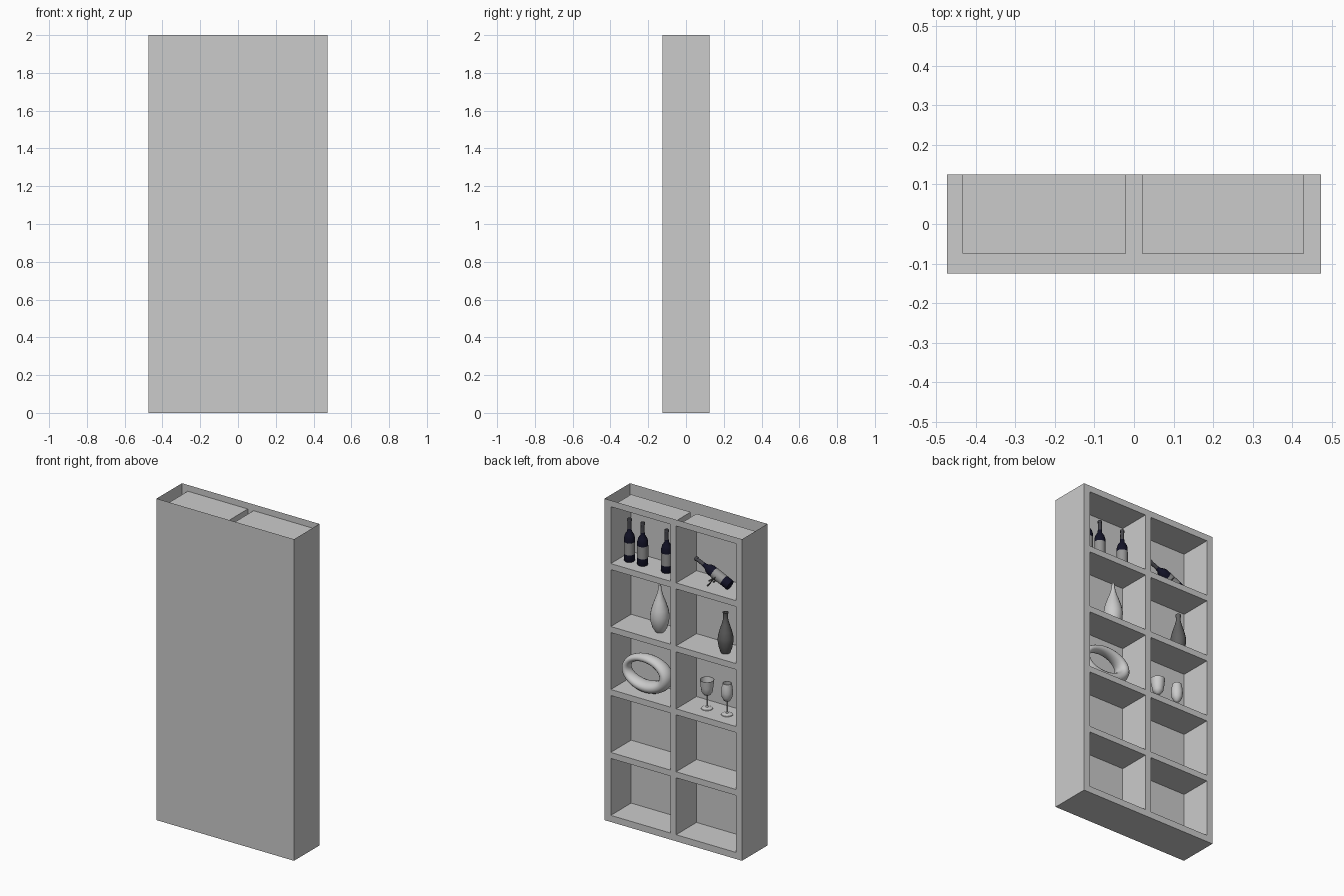
import bpy, bmesh, math
from mathutils import Matrix, Vector

if "Cube" in bpy.data.objects:
    bpy.data.objects.remove(bpy.data.objects["Cube"])


def material(name, rgb):
    m = bpy.data.materials.new(name)
    m.diffuse_color = (*rgb, 1)
    m.use_nodes = True
    m.node_tree.nodes["Principled BSDF"].inputs["Base Color"].default_value = m.diffuse_color
    return m


glass_dark = material("dark_glass", (0.006, 0.006, 0.02))
foil = material("foil", (0.06, 0.06, 0.07))
paper = material("label_paper", (0.3, 0.3, 0.3))
charcoal = material("charcoal", (0.12, 0.12, 0.12))


def finish(name, bm, smooth=True, mats=()):
    me = bpy.data.meshes.new(name)
    bm.to_mesh(me)
    bm.free()
    ob = bpy.data.objects.new(name, me)
    bpy.context.collection.objects.link(ob)
    for m in mats:
        me.materials.append(m)
    if smooth:
        bpy.ops.object.select_all(action='DESELECT')
        ob.select_set(True)
        bpy.context.view_layer.objects.active = ob
        bpy.ops.object.shade_smooth_by_angle(angle=math.radians(40))
    return ob


def lathe(name, profile, loc, sides=20, mats=(), bands=None):
    """Revolve (radius, height) points; bands gives a material slot per segment."""
    bm = bmesh.new()
    rings = []
    for r, z in profile:
        if r == 0:
            rings.append([bm.verts.new((0, 0, z))] * sides)
        else:
            rings.append([bm.verts.new((r * math.cos(t), r * math.sin(t), z))
                          for t in (2 * math.pi * i / sides for i in range(sides))])
    for k, (lo, hi) in enumerate(zip(rings, rings[1:])):
        for i in range(sides):
            j = (i + 1) % sides
            f = bm.faces.new(list(dict.fromkeys((lo[i], lo[j], hi[j], hi[i]))))
            f.material_index = bands[k] if bands else 0
    bmesh.ops.recalc_face_normals(bm, faces=bm.faces)
    ob = finish(name, bm, True, mats)
    ob.location = loc
    return ob


# Cabinet shell: open top, ten recessed compartments facing +y
FRONT, PANEL, BACK = -0.125, -0.075, 0.125
xs = [-0.473, -0.433, -0.02, 0.02, 0.43, 0.473]
floors = [0.041 + 0.3915 * i for i in range(5)]
zs = [0.0] + [z for f in floors for z in (f, f + 0.354)] + [2.0]

bm = bmesh.new()


def quad(*pts):
    bm.faces.new([bm.verts.new(p) for p in pts])


x0, x1 = xs[0], xs[-1]
quad((x0, FRONT, 0), (x1, FRONT, 0), (x1, FRONT, 2), (x0, FRONT, 2))
quad((x1, FRONT, 0), (x1, BACK, 0), (x1, BACK, 2), (x1, FRONT, 2))
quad((x0, BACK, 0), (x0, FRONT, 0), (x0, FRONT, 2), (x0, BACK, 2))
quad((x0, BACK, 0), (x1, BACK, 0), (x1, FRONT, 0), (x0, FRONT, 0))
for i in range(5):
    for k in range(len(zs) - 1):
        a, b, c, d = xs[i], xs[i + 1], zs[k], zs[k + 1]
        if i % 2 == 0 or k % 2 == 0:  # frame strip
            quad((b, BACK, c), (a, BACK, c), (a, BACK, d), (b, BACK, d))
            continue
        # compartment: rear panel, then four sides
        o = [(b, c), (a, c), (a, d), (b, d)]
        quad(*[(x, PANEL, z) for x, z in o])
        for (p, q), (r, s) in zip(o, o[1:] + o[:1]):
            quad((p, BACK, q), (r, BACK, s), (r, PANEL, s), (p, PANEL, q))
bmesh.ops.remove_doubles(bm, verts=bm.verts, dist=1e-5)
finish("cabinet", bm, smooth=False)

# Wine bottles
bottle = [(0, 0), (0.029, 0), (0.031, 0.004), (0.031, 0.045), (0.0315, 0.045),
          (0.0315, 0.12), (0.031, 0.12), (0.031, 0.145), (0.026, 0.163),
          (0.014, 0.182), (0.0115, 0.2), (0.011, 0.248), (0.0135, 0.248),
          (0.0135, 0.258), (0.011, 0.262), (0, 0.262)]
bands = [0, 0, 0, 0, 1, 0, 0, 0, 0, 0, 2, 2, 2, 2, 2]
bmats = (glass_dark, paper, foil)
top_shelf = floors[4]
for n, x in enumerate((0.368, 0.277, 0.112)):
    lathe(f"bottle_{n + 1}", bottle, (x, 0.03, top_shelf), mats=bmats, bands=bands)
tilted = lathe("reclining_bottle", bottle, (-0.325, 0.03, top_shelf + 0.031),
               mats=bmats, bands=bands)
tilted.rotation_euler = (0, math.radians(66), 0)

# Stand that props the reclining bottle
bm = bmesh.new()


def rod(a, b, r=0.004):
    a, b = Vector(a), Vector(b)
    rot = (b - a).to_track_quat('Z', 'Y').to_matrix().to_4x4()
    bmesh.ops.create_cone(bm, cap_ends=True, segments=8, radius1=r, radius2=r,
                          depth=(b - a).length,
                          matrix=Matrix.Translation((a + b) / 2) @ rot)


for y in (0.0, 0.06):
    rod((-0.19, y, top_shelf + 0.003), (-0.245, y, top_shelf + 0.072))
rod((-0.2, 0.0, top_shelf + 0.036), (-0.2, 0.06, top_shelf + 0.036))
finish("bottle_stand", bm, True, (charcoal,))

# Teardrop vases
lathe("tall_vase", [(0, 0), (0.026, 0), (0.042, 0.025), (0.053, 0.065), (0.056, 0.1),
                    (0.049, 0.14), (0.034, 0.185), (0.019, 0.225), (0.01, 0.262),
                    (0.007, 0.29), (0, 0.285)], (0.168, 0.017, floors[3]), sides=16)
lathe("short_vase", [(0, 0), (0.026, 0), (0.038, 0.03), (0.045, 0.07), (0.045, 0.095),
                     (0.036, 0.135), (0.023, 0.175), (0.014, 0.21), (0.014, 0.235),
                     (0.017, 0.25), (0.011, 0.25), (0, 0.2)],
      (-0.297, 0.035, floors[3]), sides=16, mats=(charcoal,))

# Oval ring sculpture, thicker toward one lower side
bm = bmesh.new()
N, M = 40, 16
loops = []
for i in range(N):
    t = 2 * math.pi * i / N
    thick = 1 + 0.25 * math.cos(t + math.radians(140))
    out = Vector((math.cos(t), 0, math.sin(t)))
    centre = Vector((0.137 * math.cos(t), 0, 0.087 * math.sin(t)))
    loops.append([bm.verts.new(centre + out * 0.029 * thick * math.cos(u)
                               + Vector((0, 0.042 * thick * math.sin(u), 0)))
                  for u in (2 * math.pi * j / M for j in range(M))])
for i in range(N):
    for j in range(M):
        p, q = loops[i], loops[(i + 1) % N]
        bm.faces.new((p[j], q[j], q[(j + 1) % M], p[(j + 1) % M]))
bmesh.ops.recalc_face_normals(bm, faces=bm.faces)
ring = finish("ring_sculpture", bm)
ring.location = (0.25, 0.03, floors[2] + 0.12)

# Stemmed glasses
foot = [(0, 0), (0.034, 0), (0.033, 0.004), (0.008, 0.01), (0.004, 0.018), (0.004, 0.08)]
lathe("wide_glass", foot + [(0.02, 0.088), (0.031, 0.105), (0.036, 0.135), (0.041, 0.18),
                            (0.039, 0.18), (0.034, 0.135), (0.029, 0.107), (0, 0.09)],
      (-0.159, 0.02, floors[2]))
lathe("round_glass", foot + [(0.018, 0.088), (0.03, 0.11), (0.034, 0.14), (0.031, 0.17),
                             (0.026, 0.196), (0.024, 0.196), (0.029, 0.17), (0.032, 0.14),
                             (0.028, 0.112), (0, 0.09)], (-0.298, 0.022, floors[2]))
# Tilt of the bottle points its neck toward +x
